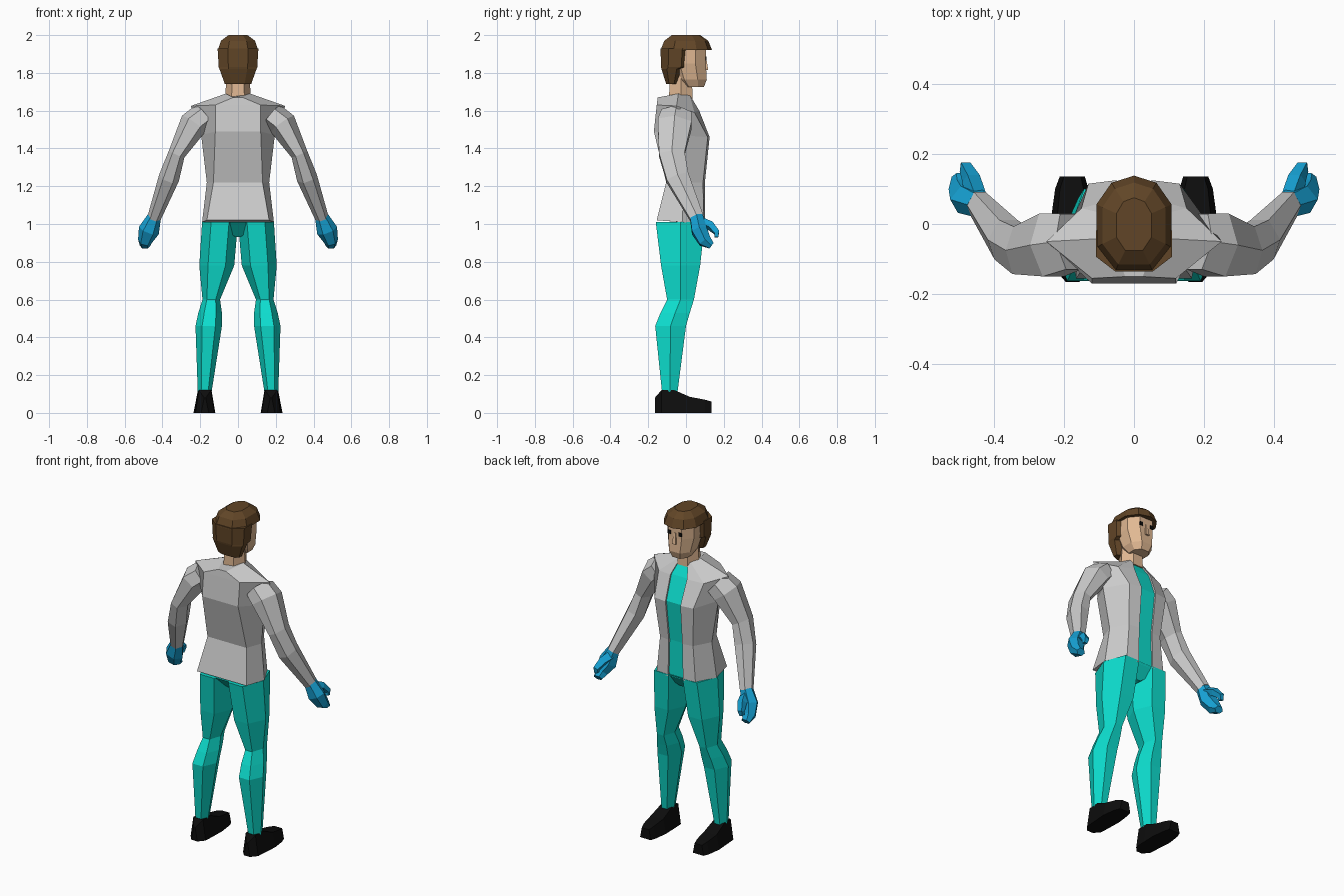
import bpy, bmesh
from mathutils import Vector

if "Cube" in bpy.data.objects:
    bpy.data.objects.remove(bpy.data.objects["Cube"])

def mat(name, c):
    m = bpy.data.materials.new(name)
    m.diffuse_color = (*c, 1)
    m.use_nodes = True
    m.node_tree.nodes["Principled BSDF"].inputs["Base Color"].default_value = m.diffuse_color
    return m

TEAL = mat("teal", (0.004, 0.73, 0.62))
BLUE = mat("blue", (0.008, 0.36, 0.66))
BLACK = mat("black", (0.004, 0.004, 0.004))
BROWN = mat("brown", (0.12, 0.06, 0.02))
SKIN = mat("skin", (0.75, 0.48, 0.29))
HEX = [(1, 0), (.5, 1), (-.5, 1), (-1, 0), (-.5, -1), (.5, -1)]
OCT = [(1, .4), (.5, 1), (-.5, 1), (-1, .4), (-1, -.5), (-.5, -1), (.5, -1), (1, -.5)]
BOX = [(1, 1), (-1, 1), (-1, -1), (1, -1)]

def loft(name, rings, m=None, mirror=False, closed=True):
    """Skin a stack of rings with flat faces; closed tubes get end caps."""
    bm = bmesh.new()
    vs = [[bm.verts.new(p) for p in r] for r in rings]
    n = len(vs[0])
    for a, b in zip(vs, vs[1:]):
        for i in range(n if closed else n - 1):
            j = (i + 1) % n
            bm.faces.new((a[i], a[j], b[j], b[i]))
    if closed:
        bm.faces.new(vs[0])
        bm.faces.new(vs[-1])
    bmesh.ops.recalc_face_normals(bm, faces=bm.faces)
    me = bpy.data.meshes.new(name)
    bm.to_mesh(me)
    bm.free()
    ob = bpy.data.objects.new(name, me)
    bpy.context.collection.objects.link(ob)
    if m:
        me.materials.append(m)
    if mirror:
        ob.modifiers.new("mirror", 'MIRROR').use_mirror_merge = False
    return ob

def flat(shape, x0, x1, y0, y1, z):
    """Horizontal ring filling the given x and y range."""
    cx, cy, rx, ry = (x0 + x1) / 2, (y0 + y1) / 2, (x1 - x0) / 2, (y1 - y0) / 2
    return [(cx + rx * a, cy + ry * b, z) for a, b in shape]

def limb(path, shape=HEX):
    """Rings across a bent path of (x, y, z, width radius, depth radius)."""
    pts = [Vector(p[:3]) for p in path]
    out = []
    for i, p in enumerate(path):
        d = (pts[min(i + 1, len(pts) - 1)] - pts[max(i - 1, 0)]).normalized()
        u = Vector((0, 1, 0)).cross(d).normalized()
        v = d.cross(u)
        out.append([pts[i] + u * a * p[3] + v * b * p[4] for a, b in shape])
    return out

# jacket: half sections run front edge, chest corner, side, back corner
half = [
    [(.05, .10, 1.0), (.13, .095, 1.0), (.19, -.02, 1.01), (.165, -.155, 1.02)],
    [(.045, .10, 1.22), (.11, .09, 1.22), (.165, -.01, 1.22), (.13, -.105, 1.22)],
    [(.05, .125, 1.46), (.13, .115, 1.46), (.195, -.03, 1.47), (.12, -.17, 1.49)],
    [(.055, .07, 1.60), (.15, .045, 1.59), (.25, -.05, 1.625), (.12, -.155, 1.63)],
    [(.03, .025, 1.675), (.045, .02, 1.68), (.065, -.04, 1.69), (.025, -.15, 1.67)],
]
jacket = []
for r in half:
    x, y, z = r[0]
    h = [(x, y - .012, z)] + r
    jacket.append(h + [(-a, b, c) for a, b, c in reversed(h)])
loft("jacket", jacket, closed=False)
# collar and hem covers
loft("jacket_top", [[p for p in jacket[-1]], [(x * .8, y * .8 - .01, z - .02) for x, y, z in jacket[-1]]])
loft("jacket_hem", [[p for p in jacket[0]], [(x * .95, y * .95, z + .02) for x, y, z in jacket[0]]])
# shirt strip showing in the open jacket
loft("shirt", [[(-r[0][0], r[0][1] - .01, r[0][2]), (r[0][0], r[0][1] - .01, r[0][2])] for r in half],
     TEAL, closed=False)

# sleeves
loft("sleeve", limb([(.18, -.05, 1.575, .07, .08), (.235, -.06, 1.53, .075, .09),
                     (.325, -.075, 1.37, .045, .068), (.365, -.045, 1.245, .055, .06),
                     (.445, .058, 1.03, .036, .036)]), mirror=True)
# hands: mitten of fingers, plus curled thumb
loft("glove", limb([(.442, .055, 1.04, .036, .034), (.472, .07, .965, .056, .04),
                    (.492, .10, .91, .038, .034), (.492, .135, .885, .028, .018)]), BLUE, True)
loft("thumb", limb([(.452, .08, 1.005, .022, .022), (.465, .13, .99, .02, .018),
                    (.482, .163, .955, .014, .014), (.485, .16, .93, .010, .010)], BOX), BLUE, True)

# legs and pelvis
legs = [(0, .19, -.16, .10, 1.01), (.02, .205, -.132, .075, .78), (.095, .188, -.10, .042, .60),
        (.085, .21, -.135, .02, .53), (.085, .225, -.163, .0, .46), (.14, .213, -.127, -.045, .11)]
leg_rings = [flat(HEX, *l) for l in legs]
loft("trouser_leg", leg_rings, TEAL, True)
loft("pelvis", [flat(BOX, -.13, .13, -.15, .095, 1.01), flat(BOX, -.012, .012, -.07, .04, .93)], TEAL)

# shoes: sections from heel to toe as (y, inner x, outer x, height)
shoe = []
for y, a, b, h in [(-.165, .155, .195, .08), (-.13, .125, .225, .12), (-.06, .122, .23, .12),
                   (.02, .12, .236, .085), (.10, .13, .225, .07), (.135, .14, .212, .06)]:
    i = min(.018, h * .2)
    shoe.append([(a, y, 0), (b, y, 0), (b - i, y, h), (a + i, y, h)])
loft("shoe", shoe, BLACK, True)

# neck and face
loft("neck", [flat(HEX, -.068, .068, -.09, .035, 1.655), flat(HEX, -.06, .06, -.085, .03, 1.82)], SKIN)
loft("face", [flat(OCT, -.05, .05, -.01, .095, 1.725), flat(OCT, -.072, .072, -.05, .11, 1.765),
              flat(OCT, -.088, .088, -.08, .105, 1.85), flat(OCT, -.09, .09, -.08, .105, 1.95)], SKIN)
loft("nose", [flat(BOX, -.012, .012, .08, .118, 1.815), flat(BOX, -.006, .006, .08, .107, 1.88)], SKIN)
loft("eye", [flat(BOX, .026, .046, .085, .109, 1.866), flat(BOX, .026, .046, .085, .109, 1.888)], BLACK, True)

# hair: back and sides, then crown with fringe
loft("hair_back", [flat(OCT, -.07, .07, -.105, -.045, 1.742), flat(OCT, -.098, .098, -.13, -.015, 1.82),
                   flat(OCT, -.102, .102, -.132, .02, 1.83), flat(OCT, -.108, .108, -.135, .03, 1.93)], BROWN)
CROWN = [(1, .4), (.6, .85), (0, 1), (-.6, .85), (-1, .4), (-1, -.5), (-.5, -1), (.5, -1), (1, -.5)]
loft("hair_crown", [flat(CROWN, -.107, .107, -.135, .138, 1.92), flat(CROWN, -.09, .09, -.115, .118, 1.97),
                    flat(CROWN, -.05, .05, -.075, .075, 2.0)], BROWN)
